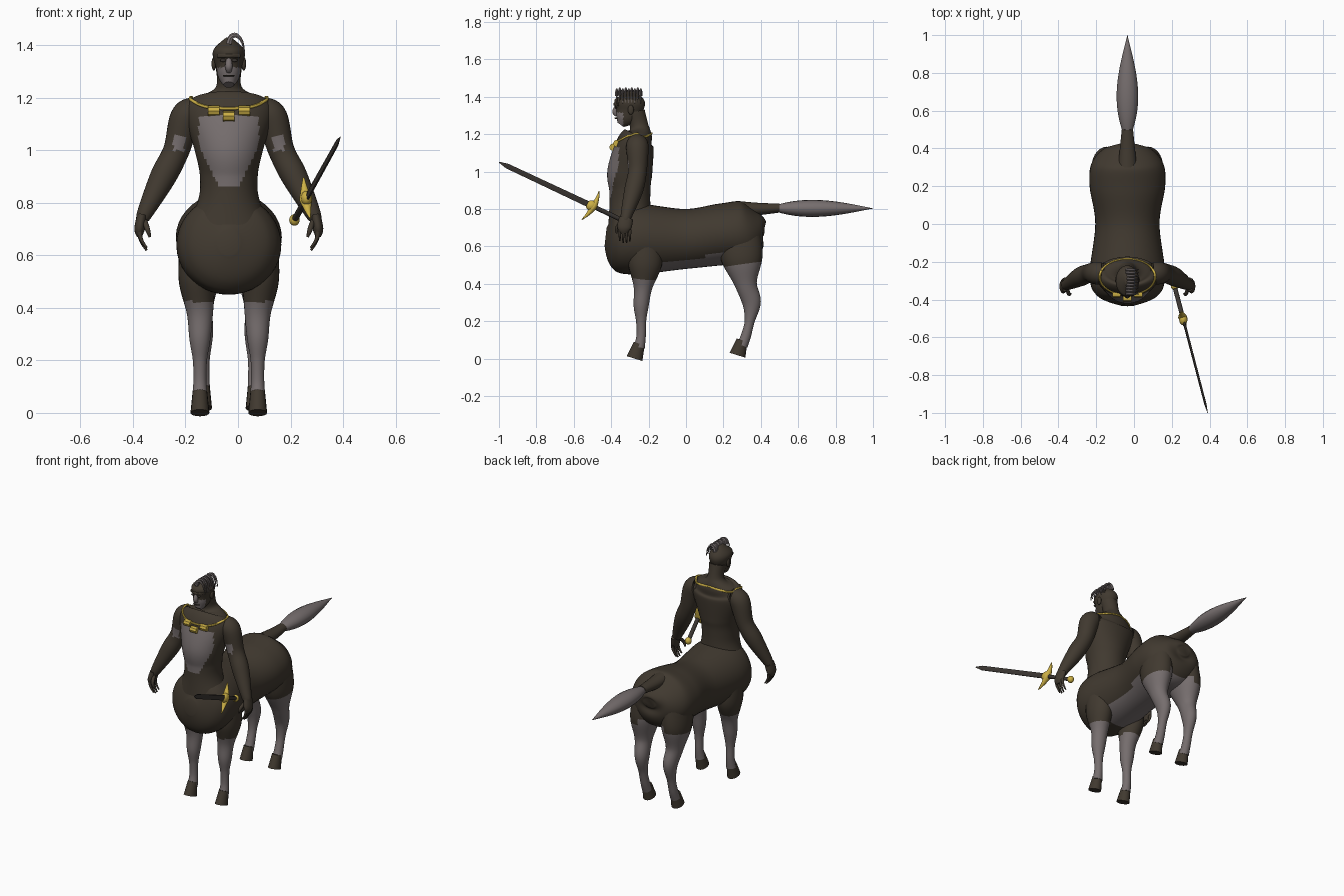
import bpy, bmesh, math
from mathutils import Vector

if "Cube" in bpy.data.objects:
    bpy.data.objects.remove(bpy.data.objects["Cube"], do_unlink=True)

CX = -.035  # symmetry plane of the body
X_AXIS, Y_AXIS, Z_AXIS = Vector((1, 0, 0)), Vector((0, 1, 0)), Vector((0, 0, 1))


def material(name, red, green, blue):
    mat = bpy.data.materials.new(name)
    mat.use_nodes = True
    mat.diffuse_color = (red, green, blue, 1)
    mat.node_tree.nodes["Principled BSDF"].inputs["Base Color"].default_value = mat.diffuse_color
    return mat


DARK = material("dark brown hide", .052, .041, .029)
GREY = material("warm grey hide", .18, .155, .155)
GOLD = material("gold", .6, .43, .06)
STEEL = material("dark steel", .045, .038, .033)


def smooth_path(rows, steps):
    """Catmull-Rom interpolation between the given rows."""
    path = []
    for i in range(len(rows) - 1):
        before, start = rows[max(i - 1, 0)], rows[i]
        end, after = rows[i + 1], rows[min(i + 2, len(rows) - 1)]
        leave, arrive = (end - before) / 2, (after - start) / 2
        for k in range(steps):
            t = k / steps
            blend = t * t * (3 - 2 * t)
            path.append(start * (1 - blend) + end * blend
                        + leave * t * (1 - t) ** 2 - arrive * t * t * (1 - t))
    return path + [rows[-1]]


def loft(name, rows, mats, side=X_AXIS, sides=28, steps=6, flat=1, rule=None, closed=False):
    """Skin elliptical rings along rows of x, y, z, radius and optional second radius.
    Faces for which rule(center, normal) holds take the second material."""
    rows = [Vector((*row[:4], row[4] if len(row) > 4 else row[3] * flat)) for row in rows]
    path = smooth_path(rows, steps)
    count = len(path)
    bm = bmesh.new()
    rings = []
    for i, point in enumerate(path):
        ahead = path[(i + 1) % count] if closed else path[min(i + 1, count - 1)]
        behind = path[i - 1] if closed else path[max(i - 1, 0)]
        tangent = (Vector(ahead[:3]) - Vector(behind[:3])).normalized()
        across = (side - tangent * side.dot(tangent)).normalized() * max(point[3], .001)
        over = tangent.cross(across).normalized() * max(point[4], .001)
        angles = [math.tau * j / sides for j in range(sides)]
        rings.append([bm.verts.new(Vector(point[:3]) + across * math.cos(a) + over * math.sin(a))
                      for a in angles])
    pairs = list(zip(rings, rings[1:]))
    if closed:
        pairs.append((rings[-1], rings[0]))
    else:
        bm.faces.new(rings[0])
        bm.faces.new(rings[-1])
    for low, high in pairs:
        for j in range(sides):
            bm.faces.new((low[j - 1], low[j], high[j], high[j - 1]))
    bmesh.ops.recalc_face_normals(bm, faces=bm.faces)
    mesh = bpy.data.meshes.new(name)
    bm.to_mesh(mesh)
    bm.free()
    for mat in mats:
        mesh.materials.append(mat)
    if rule:
        for face in mesh.polygons:
            face.material_index = int(rule(face.center, face.normal))
    mesh.shade_smooth()
    mesh.set_sharp_from_angle(angle=math.radians(45))
    part = bpy.data.objects.new(name, mesh)
    bpy.context.collection.objects.link(part)
    return part


def ball(name, center, size, mat):
    """Ellipsoid made as a loft of growing and shrinking rings."""
    x, y, z = center
    angles = [math.pi * i / 10 for i in range(11)]
    return loft(name, [(x, y, z - size[2] * math.cos(a), size[0] * math.sin(a), size[1] * math.sin(a))
                       for a in angles], [mat], sides=16, steps=1)


# Horse body: rows of y, bottom, top, half width
barrel = [(-.43, .6, .7, .04), (-.38, .48, .81, .16), (-.27, .45, .83, .2), (0, .48, .8, .17),
          (.2, .5, .83, .2), (.32, .51, .84, .19), (.4, .6, .78, .12), (.42, .66, .72, .04)]
loft("horse_body", [(CX, y, (low + top) / 2, wide, (top - low) / 2) for y, low, top, wide in barrel],
     [DARK, GREY], sides=40, steps=10,
     rule=lambda center, normal: normal.z < -.7 and center.y > -.2 and center.z < .56)

# Human torso and neck: rows of z, y, half width, half depth
trunk = [(.65, -.3, .19, .12), (.8, -.3, .12, .11), (.9, -.3, .11, .11), (1, -.3, .13, .12),
         (1.15, -.27, .17, .1), (1.2, -.25, .12, .07), (1.24, -.25, .05, .05), (1.32, -.27, .05, .05)]


def chest_patch(center, normal):
    half_width = min(.115, center.z / 2 - .395)
    return normal.y < -.3 and .86 < center.z < 1.13 and abs(center.x - CX) < half_width


torso = loft("human_torso", [(CX, y, z, wide, deep) for z, y, wide, deep in trunk],
             [DARK, GREY], sides=64, steps=10, rule=chest_patch)

# Head with a pale muzzle area
skull = [(1.25, -.35, .02, .02), (1.28, -.33, .04, .05), (1.32, -.31, .05, .07),
         (1.38, -.3, .06, .08), (1.43, -.3, .01, .02)]
loft("head", [(CX, y, z, wide, deep) for z, y, wide, deep in skull], [DARK, GREY], sides=40,
     rule=lambda center, normal: center.z < 1.315 and center.y < -.335)
loft("nose", [(CX, -.37, 1.35, .01), (CX, -.38, 1.32, .014), (CX, -.37, 1.3, .01)], [GREY], sides=12)


def face_arc(name, half, y, z, radius):
    """Thin bar bowed forward across the face."""
    loft(name, [(CX + half * t, y - half * (1 - t * t) / 2, z, radius) for t in (-1, 0, 1)],
         [DARK], side=Z_AXIS, sides=8)


face_arc("brow", .04, -.36, 1.36, .009)
face_arc("mouth", .02, -.37, 1.285, .003)

# Crest of swept hair locks
for i in range(9):
    y, lift = -.37 + i * .016, 1.405 + .005 * (i % 2)
    loft(f"hair_lock_{i + 1}",
         [(CX + .03 - .03 * math.cos(k * math.pi / 4), y, lift + .05 * math.sin(k * math.pi / 4) - k / 100,
           .01 - k / 500) for k in range(5)],
         [GREY], side=Y_AXIS, sides=6, steps=3, flat=1.2)

# Limbs, mirrored to both sides: rows of sideways offset, y, z, radii
ARM = [(.1, -.26, 1.14, .05), (.16, -.26, 1.13, .06), (.2, -.26, 1, .05), (.25, -.28, .9, .05),
       (.32, -.32, .76, .03), (.33, -.32, .73, .02)]
PALM = [(.33, -.32, .75, .02), (.34, -.33, .7, .02), (.34, -.33, .67, .01)]
THUMB = [(.32, -.34, .73, .01), (.31, -.37, .7, .01), (.3, -.37, .67, .005)]
FORE_LEG = [(.12, -.22, .6, .07, .09), (.12, -.22, .5, .07, .09), (.11, -.23, .38, .05),
            (.11, -.24, .28, .04), (.11, -.24, .2, .027), (.11, -.24, .12, .025), (.11, -.25, .06, .03)]
HIND_LEG = [(.1, .28, .66, .08, .12), (.11, .3, .53, .08, .11), (.11, .32, .4, .05, .06),
            (.1, .35, .3, .04, .05), (.1, .34, .2, .027), (.1, .32, .12, .027), (.1, .3, .07, .03)]


def sided(rows, sign):
    return [(CX + sign * offset, *rest) for offset, *rest in rows]


def arm_patch(center, normal):
    return 1 < center.z < 1.055 and normal.y < -.2 and abs(abs(center.x - CX) - .19) < .022


def fore_sock(center, normal):
    return center.z < .425


def hind_sock(center, normal):
    inward = normal.x * (center.x - CX) < 0 and abs(normal.x) > .2
    return center.z < .45 + center.y / 6 or (inward and center.z < .56)


arms = []
for sign, word in ((-1, "right"), (1, "left")):
    arms.append(loft(f"arm_{word}", sided(ARM, sign), [DARK, GREY], side=X_AXIS * sign,
                     steps=10, rule=arm_patch))
    loft(f"palm_{word}", sided(PALM, sign), [DARK], sides=16, flat=1.9)
    loft(f"thumb_{word}", sided(THUMB, sign), [DARK], sides=10)
    for i in range(4):
        y, length = -.354 + .018 * i, .06 + .012 * math.sin(i)
        loft(f"finger_{word}_{i + 1}",
             sided([(.34 - .003 * k * k, y, .69 - length * k / 3, .01 - .002 * k) for k in range(4)], sign),
             [DARK], sides=10, steps=4)
    ball(f"ear_{word}", (CX + sign * .057, -.295, 1.33), (.009, .016, .026), DARK)
    ball(f"eye_{word}", (CX + sign * .022, -.375, 1.343), (.011, .006, .006), STEEL)
    for leg, rows, sock, ground in (("fore", FORE_LEG, fore_sock, 0), ("hind", HIND_LEG, hind_sock, .018)):
        loft(f"{leg}_leg_{word}", sided(rows, sign), [DARK, GREY], steps=10, rule=sock)
        offset, ankle = rows[-1][:2]
        loft(f"{leg}_hoof_{word}",
             [(CX + sign * offset, ankle - .025 * t, ground + .08 * (1 - t), .028 + .008 * t, .03 + .014 * t)
              for t in (0, .5, 1)], [DARK], side=X_AXIS, sides=16, steps=3)

# Tail: dark dock and pale hair tapering to a point
loft("tail_dock", [(CX, .3, .8, .05), (CX, .4, .8, .04), (CX, .5, .805, .03)], [DARK], sides=20, flat=.8)
lengths = [i / 12 for i in range(13)]
loft("tail_hair", [(CX, .44 + .56 * t, .803, .057 * math.sin(math.pi * t ** .8)) for t in lengths],
     [GREY], sides=16, steps=2, flat=.8)

# Necklace chain dropped onto the shoulders and chest, with three beads
bpy.context.view_layer.update()


def surface(x, y):
    hits = [part.ray_cast((x, y, 1.4), -Z_AXIS) for part in [torso] + arms]
    return max([place.z for hit, place, normal, index in hits if hit], default=1.13)


chain = []
for i in range(48):
    angle = math.tau * i / 48
    x, y = CX + .147 * math.sin(angle), -.28 - .095 * math.cos(angle)
    chain.append((x, y, max(surface(x, y), 1.13) + .003, .006))
loft("necklace_chain", chain, [GOLD], side=Z_AXIS, sides=8, steps=1, closed=True)
for word, offset, y, z in (("right", -.058, -.37, 1.15), ("middle", 0, -.39, 1.13), ("left", .058, -.37, 1.15)):
    loft(f"necklace_bead_{word}", [(CX + offset + end, y, z, .02) for end in (-.022, .022)],
         [GOLD], side=Z_AXIS, sides=8, steps=1)

# Sword: laid out along its own axis from pommel to tip
BASE, TIP = Vector((.215, -.33, .735)), Vector((.39, -1, 1.05))
AXIS = (TIP - BASE).normalized()
UP = (Z_AXIS - AXIS * AXIS.z).normalized()
LENGTH = (TIP - BASE).length


def along(rows):
    """Turn rows of distance, height and radius into points on the sword."""
    return [(*(BASE + AXIS * distance + UP * height), radius) for distance, height, radius in rows]


loft("sword_blade", along([(.19, 0, .007), (LENGTH - .05, 0, .006), (LENGTH, 0, .001)]),
     [STEEL], sides=6, steps=1, flat=2.6)
loft("sword_grip", along([(0, 0, .012), (.2, 0, .012)]), [STEEL], sides=12, steps=1)
ball("sword_pommel", BASE, (.02, .02, .022), GOLD)
ball("sword_collar", BASE + AXIS * .2, (.022, .03, .028), GOLD)
loft("sword_guard", along([(.187 + .002 * k * (k - 2), .03 * k, .024 - .007 * abs(k)) for k in range(-3, 4)]),
     [GOLD], sides=12, steps=4, flat=.8)
